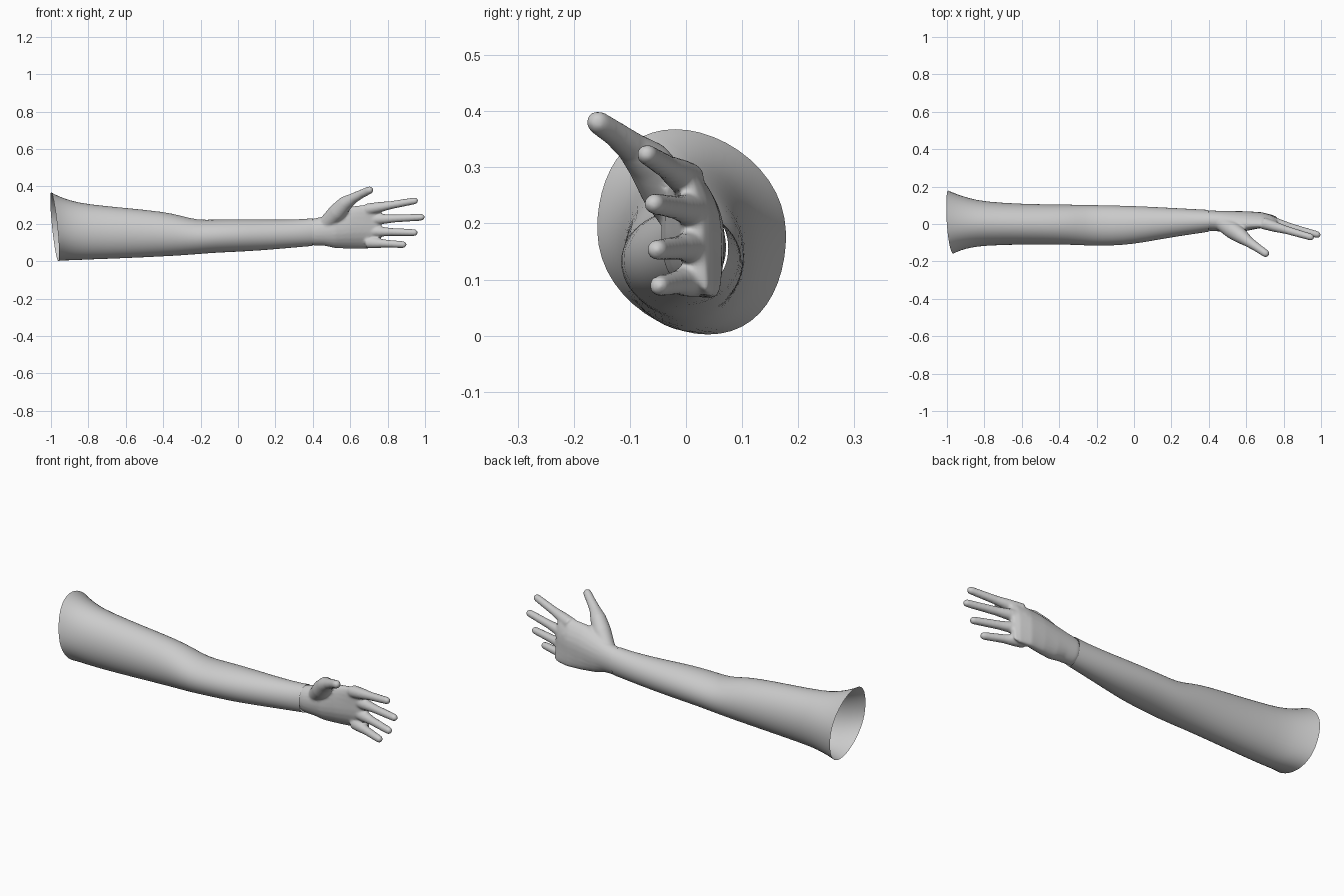
import bpy, bmesh, math
from mathutils import Vector

cube = bpy.data.objects.get("Cube")
if cube:
    bpy.data.objects.remove(cube)

SIDES = 24

grey = bpy.data.materials.new("light grey")
grey.use_nodes = True
grey.diffuse_color = (0.6, 0.6, 0.6, 1)
grey.node_tree.nodes["Principled BSDF"].inputs["Base Color"].default_value = (0.6, 0.6, 0.6, 1)


def bridge(bm, rings, capped):
    """Skin a list of vertex rings, optionally closing the ends."""
    for a, b in zip(rings, rings[1:]):
        for i in range(SIDES):
            j = (i + 1) % SIDES
            bm.faces.new((a[i], a[j], b[j], b[i]))
    if capped:
        bm.faces.new(rings[0][::-1])
        bm.faces.new(rings[-1])


def loft(bm, stations, capped, lean=0.0):
    """Oval sections across x: (x, y low, y high, z low, z high, slant, top shift)."""
    rings = []
    for x, y0, y1, z0, z1, slant, shift in stations:
        ring = []
        for i in range(SIDES):
            a = math.tau * i / SIDES
            c, s = math.cos(a), math.sin(a)
            y = (y0 + y1) / 2 + c * (y1 - y0) / 2 + shift * s * abs(s)
            z = (z0 + z1) / 2 + s * (z1 - z0) / 2
            ring.append(bm.verts.new((x - slant * (0.8 * s + 0.6 * c), y, z)))
        rings.append(ring)
    bridge(bm, rings, capped)


def digit(bm, path):
    """Round tube through (x, y, z, radius) points with a domed tip."""
    pts = [(Vector(p[:3]), p[3]) for p in path]
    tip, r = pts[-1]
    way = (tip - pts[-2][0]).normalized()
    for t in (30, 55, 75):
        a = math.radians(t)
        pts.append((tip + way * r * math.sin(a), r * math.cos(a)))
    rings = []
    for k, (p, rad) in enumerate(pts):
        d = pts[min(k + 1, len(pts) - 1)][0] - pts[max(k - 1, 0)][0]
        d.normalize()
        u = d.cross(Vector((0, 1, 0))).normalized()
        v = d.cross(u)
        rings.append([bm.verts.new(p + rad * (u * math.cos(math.tau * i / SIDES)
                                              + v * math.sin(math.tau * i / SIDES)))
                      for i in range(SIDES)])
    bridge(bm, rings, True)


def finish(name, bm):
    bmesh.ops.recalc_face_normals(bm, faces=bm.faces[:])
    for f in bm.faces:
        f.smooth = True
    mesh = bpy.data.meshes.new(name)
    bm.to_mesh(mesh)
    bm.free()
    mesh.materials.append(grey)
    obj = bpy.data.objects.new(name, mesh)
    bpy.context.collection.objects.link(obj)
    return obj


# Arm: open tube from the flared shoulder to the wrist
bm = bmesh.new()
loft(bm, [
    (-0.98, -0.16, 0.18, 0.0, 0.37, 0.024, -0.03),
    (-0.94, -0.142, 0.162, 0.003, 0.347, 0.02, -0.02),
    (-0.88, -0.127, 0.14, 0.004, 0.323, 0.01, -0.01),
    (-0.80, -0.116, 0.12, 0.008, 0.305, 0, 0),
    (-0.60, -0.11, 0.108, 0.015, 0.286, 0, 0),
    (-0.40, -0.11, 0.105, 0.025, 0.266, 0, 0),
    (-0.31, -0.113, 0.104, 0.03, 0.246, 0, 0),
    (-0.22, -0.117, 0.102, 0.037, 0.22, 0, 0),
    (-0.12, -0.117, 0.1, 0.045, 0.224, 0, 0),
    (0.0, -0.108, 0.097, 0.05, 0.226, 0, 0),
    (0.12, -0.086, 0.091, 0.057, 0.224, 0, 0),
    (0.25, -0.064, 0.084, 0.068, 0.222, 0, 0),
    (0.36, -0.048, 0.078, 0.078, 0.226, 0, 0),
    (0.398, -0.042, 0.076, 0.081, 0.231, 0, 0),
], False)
arm = finish("arm", bm)
arm.modifiers.new("smooth_surface", "SUBSURF").levels = 1
arm.modifiers["smooth_surface"].render_levels = 1

# Hand: palm, thumb and fingers fused into one skin
bm = bmesh.new()
loft(bm, [
    (0.385, -0.032, 0.068, 0.09, 0.222, 0, 0),
    (0.403, -0.037, 0.072, 0.084, 0.228, 0, 0),
    (0.46, -0.04, 0.071, 0.083, 0.24, 0, 0),
    (0.52, -0.045, 0.07, 0.07, 0.265, 0, -0.01),
    (0.60, -0.037, 0.068, 0.066, 0.292, 0, -0.02),
    (0.68, -0.021, 0.063, 0.066, 0.302, 0, -0.025),
    (0.74, -0.009, 0.046, 0.07, 0.306, 0, -0.022),
    (0.765, 0.002, 0.03, 0.08, 0.296, 0, -0.02),
], True)
digit(bm, [(0.46, 0.01, 0.19, 0.04), (0.53, -0.035, 0.262, 0.047),
           (0.575, -0.067, 0.31, 0.04), (0.615, -0.097, 0.336, 0.028),
           (0.66, -0.127, 0.36, 0.023), (0.703, -0.157, 0.38, 0.021)])
# knuckle (y, z), tip (x, y, z)
for ky, kz, tx, ty, tz in [(0.004, 0.277, 0.945, -0.070, 0.323),
                           (0.024, 0.222, 0.98, -0.057, 0.235),
                           (0.026, 0.160, 0.943, -0.052, 0.153),
                           (0.018, 0.100, 0.883, -0.048, 0.089)]:
    knuckle, tip = Vector((0.69, ky, kz)), Vector((tx, ty, tz))
    digit(bm, [(*knuckle.lerp(tip, t), r) for t, r in
               [(0, 0.032), (0.25, 0.028), (0.5, 0.0215), (0.75, 0.02), (1, 0.0185)]])
hand = finish("hand", bm)
fuse = hand.modifiers.new("fuse", "REMESH")
fuse.mode = "VOXEL"
fuse.voxel_size = 0.006
fuse.use_smooth_shade = True
relax = hand.modifiers.new("relax", "SMOOTH")
relax.factor = 0.5
relax.iterations = 8
